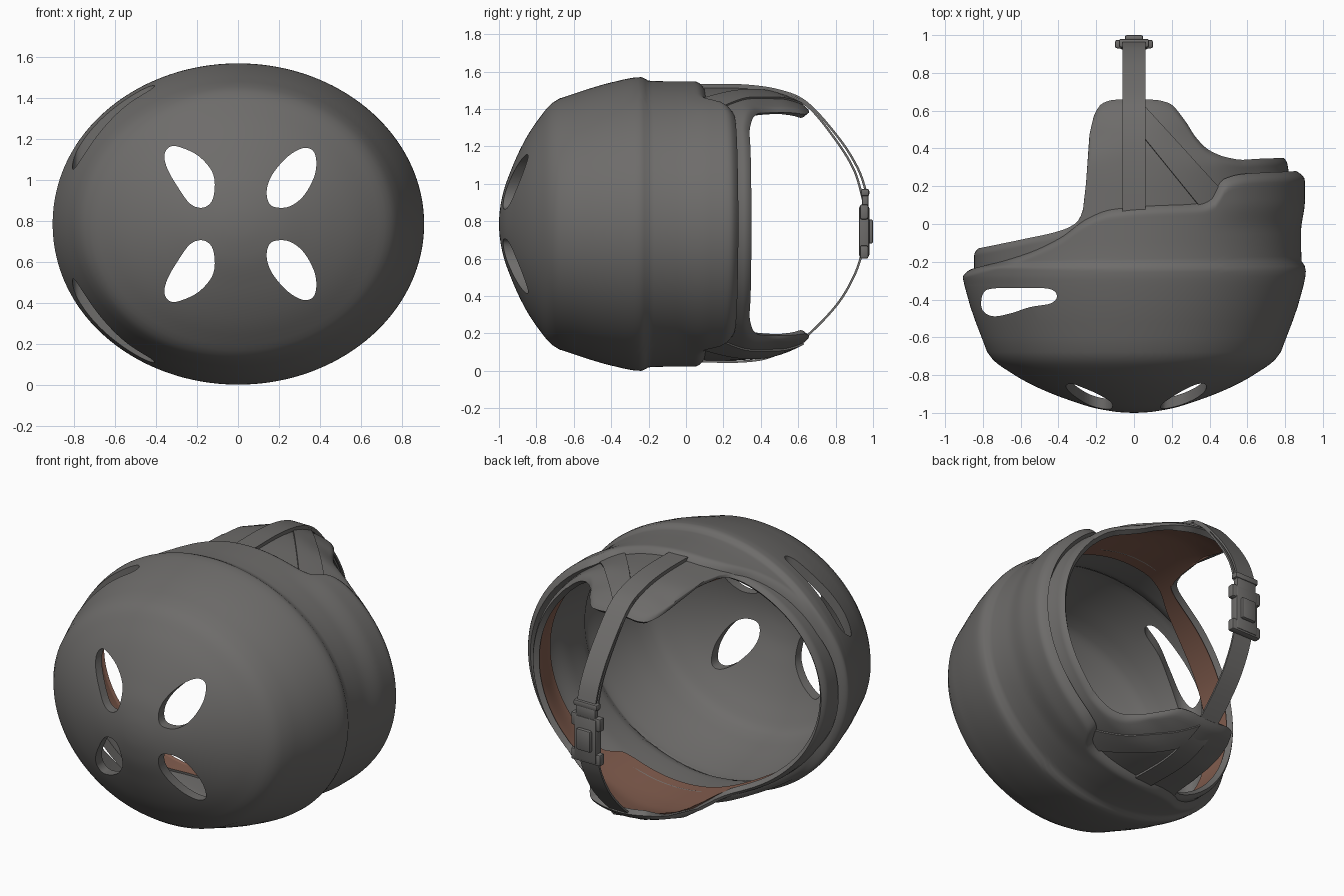
import bpy, bmesh, math
from mathutils import Vector

if "Cube" in bpy.data.objects:
    bpy.data.objects.remove(bpy.data.objects["Cube"])

CZ, RX, RZ = 0.785, 0.91, 0.785   # helmet axis height and half sizes


def material(name, rgb):
    m = bpy.data.materials.new(name)
    m.diffuse_color = (*rgb, 1)
    m.use_nodes = True
    m.node_tree.nodes["Principled BSDF"].inputs["Base Color"].default_value = m.diffuse_color
    return m


GREY = material("dark grey", (0.155, 0.15, 0.145))
BROWN = material("brown padding", (0.225, 0.11, 0.077))


def interp(table, x):
    """Smooth monotone curve through (x, y) points."""
    x = min(max(x, table[0][0]), table[-1][0])
    n = len(table)
    d = [(table[i+1][1]-table[i][1]) / (table[i+1][0]-table[i][0]) for i in range(n-1)]
    k = next((i for i in range(n-1) if x <= table[i+1][0]), n-2)

    def tan(i):
        if i in (0, n-1):
            return d[0] if i == 0 else d[-1]
        a, b = d[i-1], d[i]
        return 0 if a*b <= 0 else 2*a*b/(a+b)
    (x0, y0), (x1, y1) = table[k], table[k+1]
    h = x1-x0
    t = (x-x0)/h
    return (y0*(2*t**3-3*t*t+1) + h*tan(k)*(t**3-2*t*t+t)
            + y1*(3*t*t-2*t**3) + h*tan(k+1)*(t**3-t*t))


def spline(pts, steps, closed):
    """Catmull-Rom points through pts."""
    p = [Vector(q) for q in pts]
    n = len(p)
    get = (lambda i: p[i % n]) if closed else (lambda i: p[min(max(i, 0), n-1)])
    out = []
    for i in range(n if closed else n-1):
        a, b, c, d = (get(i+k) for k in (-1, 0, 1, 2))
        for s in range(steps):
            t = s/steps
            out.append(0.5*(2*b+(c-a)*t+(2*a-5*b+4*c-d)*t*t+(3*b-a-3*c+d)*t**3))
    return out if closed else out+[p[-1]]


def smooth(a, b, x):
    t = min(max((x-a)/(b-a), 0), 1)
    return t*t*(3-2*t)


def grid(name, cols, closed=False, mats=(GREY,)):
    """Surface from columns of points."""
    bm = bmesh.new()
    vs = [[bm.verts.new(p) for p in c] for c in cols]
    for i in range(len(cols) if closed else len(cols)-1):
        a, b = vs[i], vs[(i+1) % len(cols)]
        for j in range(len(a)-1):
            bm.faces.new((a[j], a[j+1], b[j+1], b[j]))
    bmesh.ops.remove_doubles(bm, verts=bm.verts, dist=1e-5)
    return to_object(name, bm, mats)


def to_object(name, bm, mats=(GREY,)):
    me = bpy.data.meshes.new(name)
    bm.to_mesh(me)
    bm.free()
    ob = bpy.data.objects.new(name, me)
    bpy.context.collection.objects.link(ob)
    for m in mats:
        me.materials.append(m)
    return ob


def solidify(ob, t, offset=-1, inner=0):
    m = ob.modifiers.new("thick", 'SOLIDIFY')
    m.thickness, m.offset, m.material_offset = t, offset, inner


def finish(ob, angle=40):
    bpy.ops.object.select_all(action='DESELECT')
    ob.select_set(True)
    bpy.context.view_layer.objects.active = ob
    for m in list(ob.modifiers):
        bpy.ops.object.modifier_apply(modifier=m.name)
    bpy.ops.object.shade_smooth_by_angle(angle=math.radians(angle))


def prism(name, outline, to3d, depth):
    """Cutter: closed outline extruded along depth."""
    bm = bmesh.new()
    f = bm.faces.new([bm.verts.new(to3d(p)) for p in outline])
    r = bmesh.ops.extrude_face_region(bm, geom=[f])
    bmesh.ops.translate(bm, vec=depth, verts=[v for v in r['geom'] if isinstance(v, bmesh.types.BMVert)])
    bmesh.ops.recalc_face_normals(bm, faces=bm.faces)
    ob = to_object(name, bm)
    ob.hide_render = True
    return ob


# outer shell: crown curve (radius, y), wall curve (y, radius), rim height (x, y)
CROWN = [(0, -1), (.06, -.998), (.2, -.98), (.4, -.925), (.585, -.855), (.72, -.785),
         (.84, -.70), (.895, -.58), (.948, -.45), (.985, -.33)]
WALL = [(-.33, .985), (-.27, .998), (-.235, 1), (-.2, .976), (-.1, .972), (.3, .972)]
RIM = [(-.91, -.24), (-.6, -.15), (-.42, -.07), (-.26, .035), (-.13, .08), (.1, .1),
       (.36, .11), (.43, .13), (.5, .235), (.61, .265), (.91, .28)]
N = 224
cols = []
for i in range(N):
    a = 2*math.pi*i/N
    c, s = math.cos(a), math.sin(a)
    rim = interp(RIM, RX*c)
    prof = [(.985*k/30, interp(CROWN, .985*k/30)) for k in range(31)]
    for k in range(1, 29):
        y = -.33 + (rim+.33)*(1-(1-k/28)**1.25)
        f = interp(WALL, y) + .022*smooth(-.04, .12, y)*smooth(.3, .65, c)
        f -= .05*max(0, 1-(rim-y)/.05)**2
        prof.append((f, y))
    cols.append([(RX*f*c, y, CZ+RZ*f*s) for f, y in prof])
shell = grid("outer_shell", cols, True)
solidify(shell, .055)

# vents: four petals in the crown, one long slot on each side of the front
PETALS = {1: [(.145, .19), (.18, .26), (.25, .335), (.325, .372), (.375, .345), (.378, .25),
              (.325, .143), (.25, .085), (.172, .085), (.143, .125)],
          -1: [(.36, .335), (.335, .376), (.285, .376), (.19, .33), (.12, .24), (.122, .125),
               (.17, .08), (.235, .1), (.30, .19), (.345, .27)]}
SLOT = [(-.80, -.37), (-.75, -.342), (-.6, -.34), (-.45, -.343), (-.408, -.38),
        (-.44, -.42), (-.55, -.44), (-.66, -.475), (-.75, -.488), (-.805, -.45)]
cutters = []
for sx in (-1, 1):
    for sz in (-1, 1):
        cutters.append(prism("petal_cutter", spline(PETALS[sx], 5, True),
                             lambda p: (sx*p.x, -1.2, CZ+sz*p.y), (0, .6, 0)))
cutters.append(prism("slot_cutter", spline(SLOT, 5, True), lambda p: (p.x, p.y, -.2), (0, 0, 2)))
for cut in cutters:
    m = shell.modifiers.new("vent", 'BOOLEAN')
    m.object, m.operation, m.solver = cut, 'DIFFERENCE', 'EXACT'
finish(shell)
for cut in cutters:
    bpy.data.objects.remove(cut)

# padded liner with ear flaps: brown inside, grey outside
EDGE = [(-.85, -.13), (-.6, -.08), (-.4, -.035), (-.31, .01), (-.27, .1), (-.25, .3),
        (-.236, .5), (-.21, .59), (-.17, .64), (-.1, .658), (.1, .658), (.19, .64), (.275, .55),
        (.335, .46), (.41, .39), (.5, .355), (.61, .34), (.7, .345), (.85, .35)]
TILT = [(-.4, .93), (.2, .93), (.35, .922), (.5, .882), (.6, .83), (.66, .79)]
FX = .93


def liner_z(x, y):
    """Height above the axis; flaps curl in towards their sides."""
    curl = .35*smooth(.3, .5, y)*min(x*x, .15)*(abs(x) < .6)
    return RZ*interp(TILT, y)*math.sqrt(max(0, 1-(x/(RX*FX))**2)) - curl


cols = []
for i in range(288):
    a = 2*math.pi*i/288
    c, s = math.cos(a), math.sin(a)
    x = RX*FX*c
    lo, hi = interp(RIM, x)-.12, interp(EDGE, x)
    col = []
    for k in range(27):
        y = lo+(hi-lo)*(1-(1-k/26)**1.3)
        roll = 1-.025*max(0, 1-(hi-y)/.04)**2
        back = 1-.04*smooth(.15, .33, y)*smooth(.5, .8, c)
        col.append((x*roll*back, y, CZ+math.copysign(liner_z(x, y), s)*roll))
    cols.append(col)
liner = grid("padded_liner", cols, True, (GREY, BROWN))
solidify(liner, .035, inner=1)
finish(liner)

# chin straps, running over the flaps to the buckle
STRAPS = {"upper_chin_strap": [(.04, 1.516), (.3, 1.516), (.5, 1.486), (.65, 1.415), (.8, 1.235), (.9, 1.07), (.95, .9)],
          "upper_strap_fold": [(.04, 1.526), (.3, 1.526), (.5, 1.498), (.65, 1.43), (.82, 1.24), (.92, 1.08), (.965, .95)],
          "lower_chin_strap": [(.04, .052), (.3, .05), (.46, .078), (.62, .165), (.8, .345), (.9, .51), (.95, .66)]}
for name, pts in STRAPS.items():
    path = spline(pts, 8, False)
    strap = grid(name, [[(x, p.x, p.y) for p in path] for x in (-.062, .062)])
    solidify(strap, .012, 0)
    finish(strap)

# diagonal side straps lying on the flaps
for side, name in ((1, "upper_side_strap"), (-1, "lower_side_strap")):
    cols = []
    for w in range(5):
        u = w/4
        a, b = Vector((.05, .63-.17*u)), Vector((.48-.13*u, .16-.07*u))
        pts = [a.lerp(b, k/20) for k in range(21)]
        cols.append([(p.x, p.y, CZ+side*(liner_z(p.x, p.y)+.005)) for p in pts])
    strap = grid(name, cols)
    solidify(strap, .01, 0)
    finish(strap)


# buckle
def box(name, x, y, z, bevel=.01):
    bm = bmesh.new()
    bmesh.ops.create_cube(bm, size=1)
    for v in bm.verts:
        v.co = [lo+(hi-lo)*(c+.5) for c, (lo, hi) in zip(v.co, (x, y, z))]
    ob = to_object(name, bm)
    m = ob.modifiers.new("bevel", 'BEVEL')
    m.width, m.segments = bevel, 2
    finish(ob)


box("buckle_body", (-.075, .075), (.925, .98), (.61, .88))
box("buckle_lower_bar", (-.1, .1), (.93, .975), (.6, .67))
box("buckle_upper_bar", (-.1, .1), (.93, .975), (.81, .89))
box("buckle_button", (-.048, .048), (.97, 1.0), (.68, .81))
box("buckle_tongue", (-.068, .068), (.94, .975), (.87, .945))
box("buckle_strap_bar", (-.08, .08), (.935, .98), (.935, .972))
